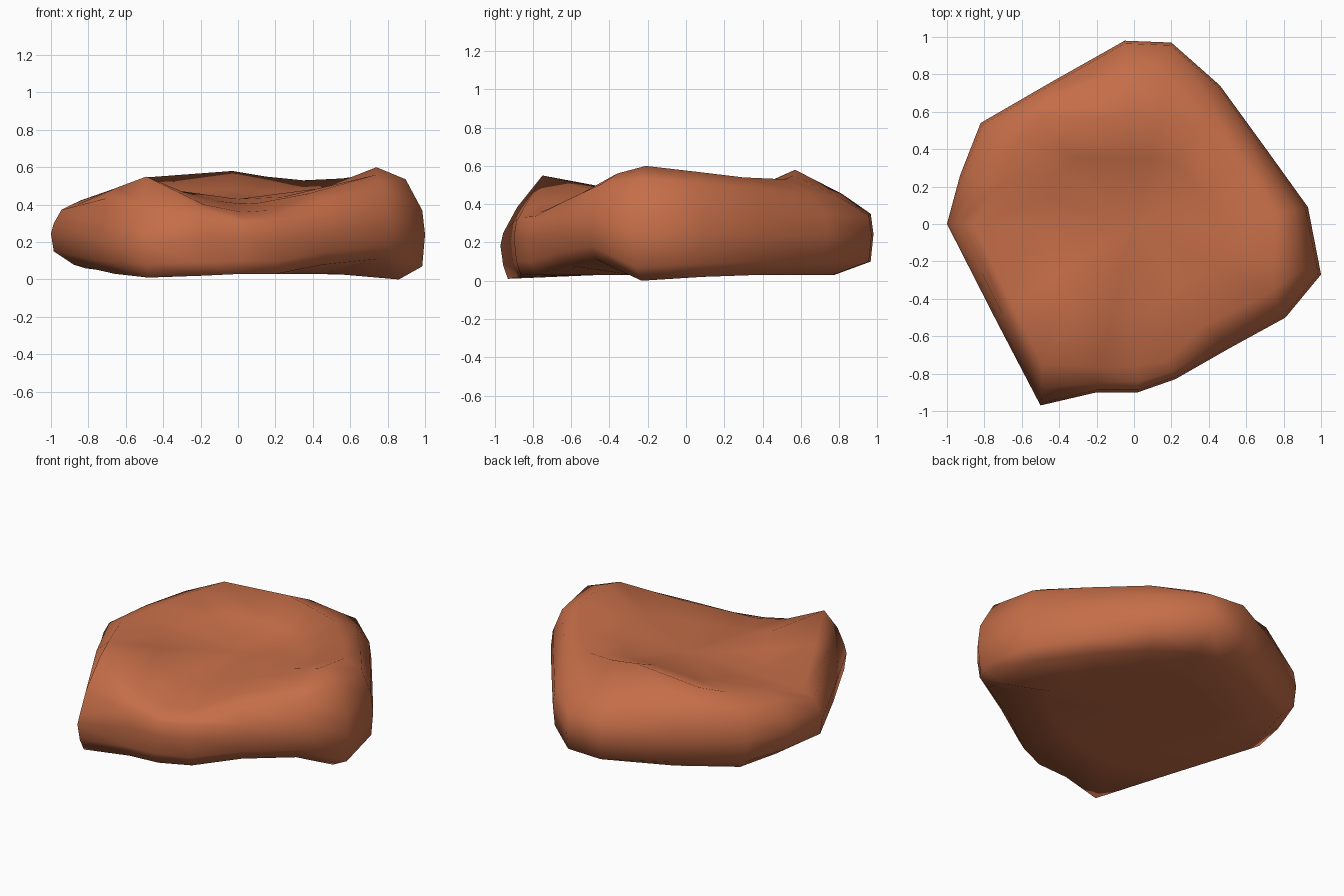
import bpy, bmesh
from mathutils import Vector

if "Cube" in bpy.data.objects:
    bpy.data.objects.remove(bpy.data.objects["Cube"])

# Rock columns, walked around the outline:
# outline x, y, upper wall z | rim x, y, z | bottom scale, bottom z
COLUMNS = [
    (-1.00, 0.00, .30, -.86, .00, .40, .88, .08),
    (-.93, .26, .32, -.72, .21, .46, .88, .06),
    (-.82, .54, .36, -.62, .45, .50, .90, .05),
    (-.44, .76, .37, -.50, .57, .545, .87, .03),
    (-.05, .98, .35, -.03, .57, .58, .79, .03),
    (.20, .97, .34, .15, .56, .55, .79, .03),
    (.46, .74, .34, .35, .52, .53, .84, .03),
    (.70, .41, .34, .56, .30, .54, .89, .03),
    (.93, .09, .36, .75, .05, .57, .92, .02),
    (1.00, -.27, .37, .74, -.21, .60, .86, .00),
    (.81, -.50, .36, .74, -.36, .56, .93, .11),
    (.50, -.67, .33, .38, -.54, .46, .92, .08),
    (.22, -.83, .31, .18, -.73, .37, .94, .03),
    (.02, -.90, .31, .02, -.76, .36, .96, .03),
    (-.20, -.90, .32, -.18, -.77, .40, .96, .02),
    (-.50, -.97, .25, -.49, -.75, .55, .96, .01),
    (-.74, -.51, .29, -.65, -.43, .49, .89, .03),
]
TOP_Z = .43
BASE_Z = .03


def column_points(x, y, zu, rx, ry, rz, kb, zb):
    """Points of one column, from the underside to the dished top."""
    # The back and the front corner slope evenly, the other sides bulge
    bulge = .45 if abs(y) > .95 or rz < .4 else .6 if y > .5 else .72
    return [
        Vector((x * kb * .6, y * kb * .6, BASE_Z)),
        Vector((x * kb, y * kb, zb)),
        Vector((x * .985, y * .985, zb + .07)),
        Vector((x, y, (zb + .07 + zu) / 2 + .02)),
        Vector((x * .985, y * .985, zu)),
        Vector((x + .4 * (rx - x), y + .4 * (ry - y), zu + bulge * (rz - zu))),
        Vector((rx, ry, rz)),
        Vector((rx * .62, ry * .62, rz * .35 + TOP_Z * .65)),
    ]


bm = bmesh.new()
cols = [[bm.verts.new(p) for p in column_points(*c)] for c in COLUMNS]
top = bm.verts.new((0, 0, TOP_Z))
base = bm.verts.new((0, 0, BASE_Z))

# Walls, top fan and underside fan
for i, a in enumerate(cols):
    b = cols[(i + 1) % len(cols)]
    for j in range(len(a) - 1):
        bm.faces.new((a[j], b[j], b[j + 1], a[j + 1]))
    bm.faces.new((a[-1], b[-1], top))
    bm.faces.new((a[0], b[0], base))
bmesh.ops.recalc_face_normals(bm, faces=bm.faces)

mesh = bpy.data.meshes.new("rock")
bm.to_mesh(mesh)
bm.free()
rock = bpy.data.objects.new("rock", mesh)
bpy.context.collection.objects.link(rock)

# Red-brown stone
mat = bpy.data.materials.new("red_stone")
mat.diffuse_color = (.56, .155, .065, 1)
mat.use_nodes = True
mat.node_tree.nodes["Principled BSDF"].inputs["Base Color"].default_value = mat.diffuse_color
mesh.materials.append(mat)

bpy.context.view_layer.objects.active = rock
rock.select_set(True)
bpy.ops.object.shade_smooth_by_angle(angle=1.5)
